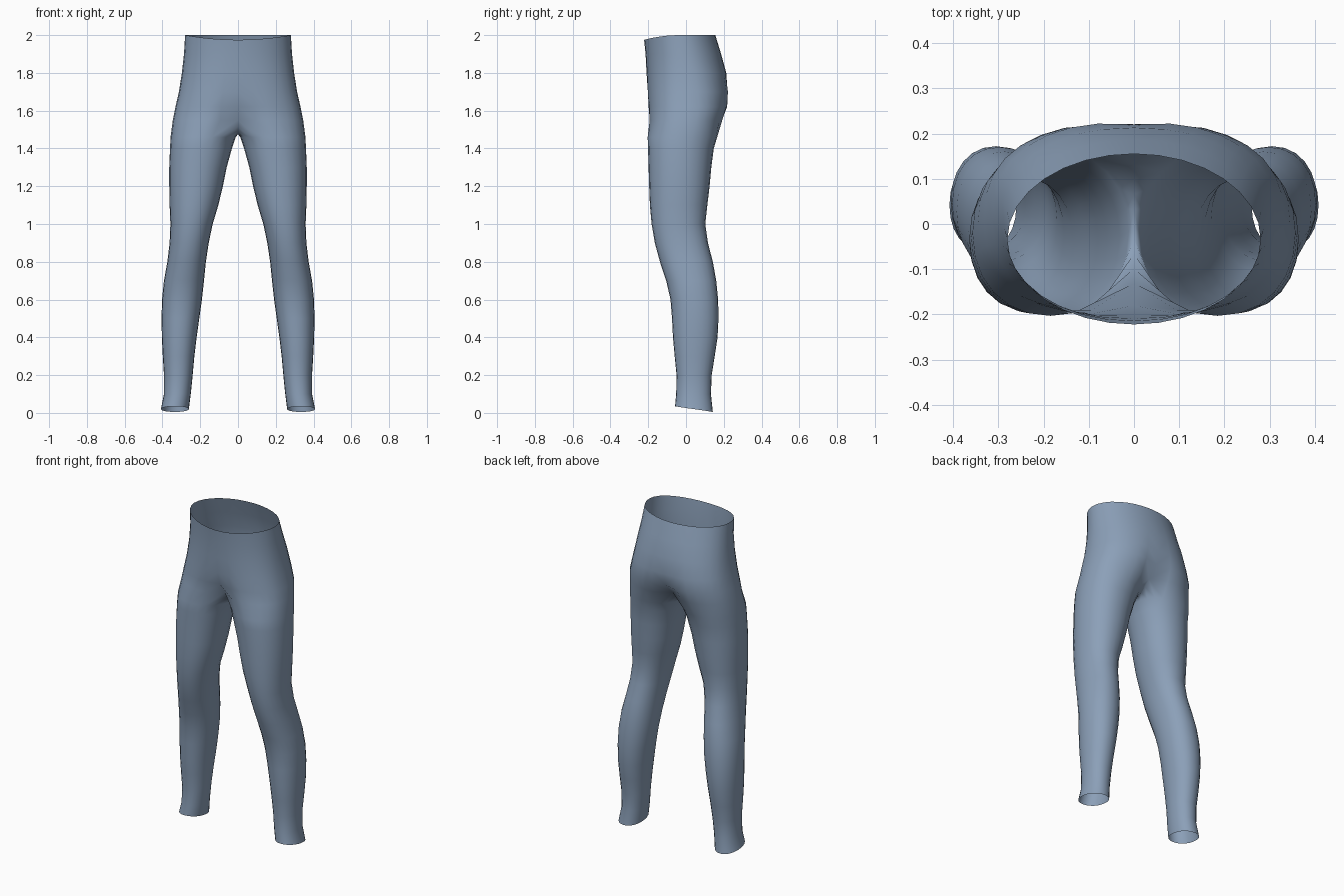
import bpy, bmesh, math

if "Cube" in bpy.data.objects:
    bpy.data.objects.remove(bpy.data.objects["Cube"])

HALF = 16          # segments over half the hip outline
INNER = 7          # extra points across the crotch
LEG = HALF + 1 + INNER


def spow(v, e):
    return math.copysign(abs(v) ** e, v)


# hips: z, half width, front y, back y, squareness, centre dent
HIPS = [
    (2.00, .28, -.222, .155, 2.0, 0),
    (1.90, .286, -.214, .186, 2.1, 0),
    (1.80, .297, -.209, .213, 2.25, 0),
    (1.70, .313, -.207, .227, 2.4, .03),
    (1.62, .331, -.206, .226, 2.5, .12),
    (1.55, .345, -.205, .205, 2.5, .36),
]
# legs: z, inner x, outer x, front y, back y
LEGS = [
    (1.46, .012, .357, -.203, .165),
    (1.40, .032, .360, -.201, .147),
    (1.30, .060, .364, -.198, .134),
    (1.20, .080, .364, -.195, .125),
    (1.10, .104, .362, -.191, .113),
    (1.00, .134, .358, -.182, .102),
    (0.90, .155, .362, -.165, .116),
    (0.80, .170, .374, -.138, .142),
    (0.70, .180, .392, -.105, .160),
    (0.60, .191, .402, -.082, .170),
    (0.50, .205, .405, -.074, .172),
    (0.40, .219, .403, -.069, .167),
    (0.30, .231, .398, -.060, .152),
    (0.20, .240, .392, -.050, .136),
    (0.10, .250, .392, -.052, .132),
    (0.02, .260, .408, -.058, .142),
]

bm = bmesh.new()


def hip_ring(z, rx, yf, yb, n, dent):
    cy, ry, ring = (yf + yb) / 2, (yb - yf) / 2, []
    for i in range(HALF + 1):
        a = -math.pi / 2 + math.pi * i / HALF
        x = 0 if i in (0, HALF) else rx * spow(math.cos(a), 2 / n)
        y = ry * spow(math.sin(a), 2 / n)
        y *= 1 - dent * math.exp(-(x / .07) ** 2)
        dz = -.025 * max(0, -math.sin(a)) ** 2 if z > 1.99 else 0
        ring.append(bm.verts.new((x, cy + y, z + dz)))
    return ring


def leg_ring(z, xi, xo, yf, yb):
    cx, cy, rx, ry = (xi + xo) / 2, (yf + yb) / 2, (xo - xi) / 2, (yb - yf) / 2
    ring = []
    for i in range(LEG):
        a = -math.radians(120) + 2 * math.pi * i / LEG
        x = cx + rx * spow(math.cos(a), 2 / 2.15)
        y = cy + ry * spow(math.sin(a), 2 / 2.15)
        # slanted hem, higher at the front
        dz = -.015 * math.sin(a) if z < .05 else 0
        ring.append(bm.verts.new((x, y, z + dz)))
    return ring


def bridge(a, b, closed):
    n = len(a)
    for i in range(n if closed else n - 1):
        j = (i + 1) % n
        bm.faces.new((a[i], b[i], b[j], a[j]))


# hip and seat rows
rings = [hip_ring(*r) for r in HIPS]
for a, b in zip(rings, rings[1:]):
    bridge(a, b, False)

# crotch curve from back centre to front centre, on the mirror plane
last = rings[-1]
y0, y1 = last[-1].co.y, last[0].co.y
crotch = []
for k in range(1, INNER + 1):
    t = k / (INNER + 1)
    z = 1.55 - .075 * math.sin(math.pi * t) ** .8
    crotch.append(bm.verts.new((0, y0 + (y1 - y0) * t, z)))

# leg tube
prev = last + crotch
for r in LEGS:
    ring = leg_ring(*r)
    bridge(prev, ring, True)
    prev = ring

bmesh.ops.recalc_face_normals(bm, faces=bm.faces)
if sum(f.normal.x * (f.calc_center_median().x - .2) for f in bm.faces) < 0:
    bmesh.ops.reverse_faces(bm, faces=bm.faces)
me = bpy.data.meshes.new("trousers")
bm.to_mesh(me)
bm.free()

trousers = bpy.data.objects.new("trousers", me)
bpy.context.collection.objects.link(trousers)

# one cloth colour
cloth = bpy.data.materials.new("blue grey cloth")
cloth.diffuse_color = (.26, .35, .48, 1)
cloth.use_nodes = True
cloth.node_tree.nodes["Principled BSDF"].inputs["Base Color"].default_value = cloth.diffuse_color
me.materials.append(cloth)

# second leg
mirror = trousers.modifiers.new("mirror", 'MIRROR')
mirror.use_axis[0] = True
mirror.use_clip = True
mirror.merge_threshold = .001
me.shade_smooth()
